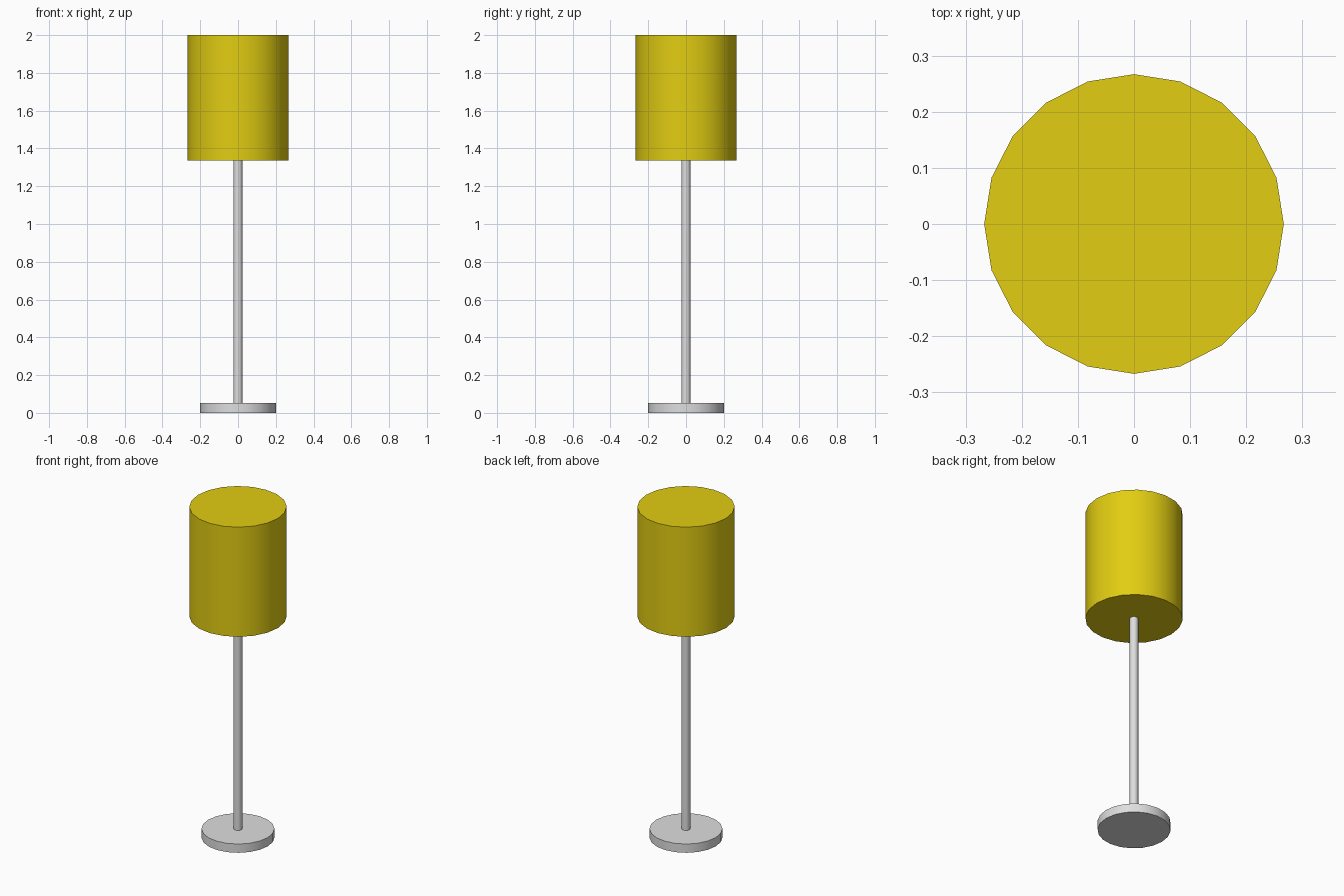
import bpy
import math

if "Cube" in bpy.data.objects:
    bpy.data.objects.remove(bpy.data.objects["Cube"])


def material(name, rgb):
    m = bpy.data.materials.new(name)
    m.diffuse_color = (*rgb, 1.0)
    m.use_nodes = True
    m.node_tree.nodes["Principled BSDF"].inputs["Base Color"].default_value = m.diffuse_color
    return m


yellow = material("yellow", (0.76, 0.61, 0.006))
grey = material("light grey", (0.73, 0.73, 0.73))


def cylinder(name, radius, z0, z1, mat, sides=20):
    bpy.ops.mesh.primitive_cylinder_add(
        vertices=sides, radius=radius, depth=z1 - z0,
        location=(0, 0, (z0 + z1) / 2))
    ob = bpy.context.object
    ob.name = name
    ob.data.materials.append(mat)
    bpy.ops.object.shade_smooth_by_angle(angle=math.radians(30))
    return ob


# Foot disc, thin pole and closed drum shade
cylinder("base", 0.2, 0.0, 0.053, grey)
cylinder("pole", 0.0235, 0.053, 1.337, grey)
cylinder("shade", 0.267, 1.337, 2.0, yellow)
